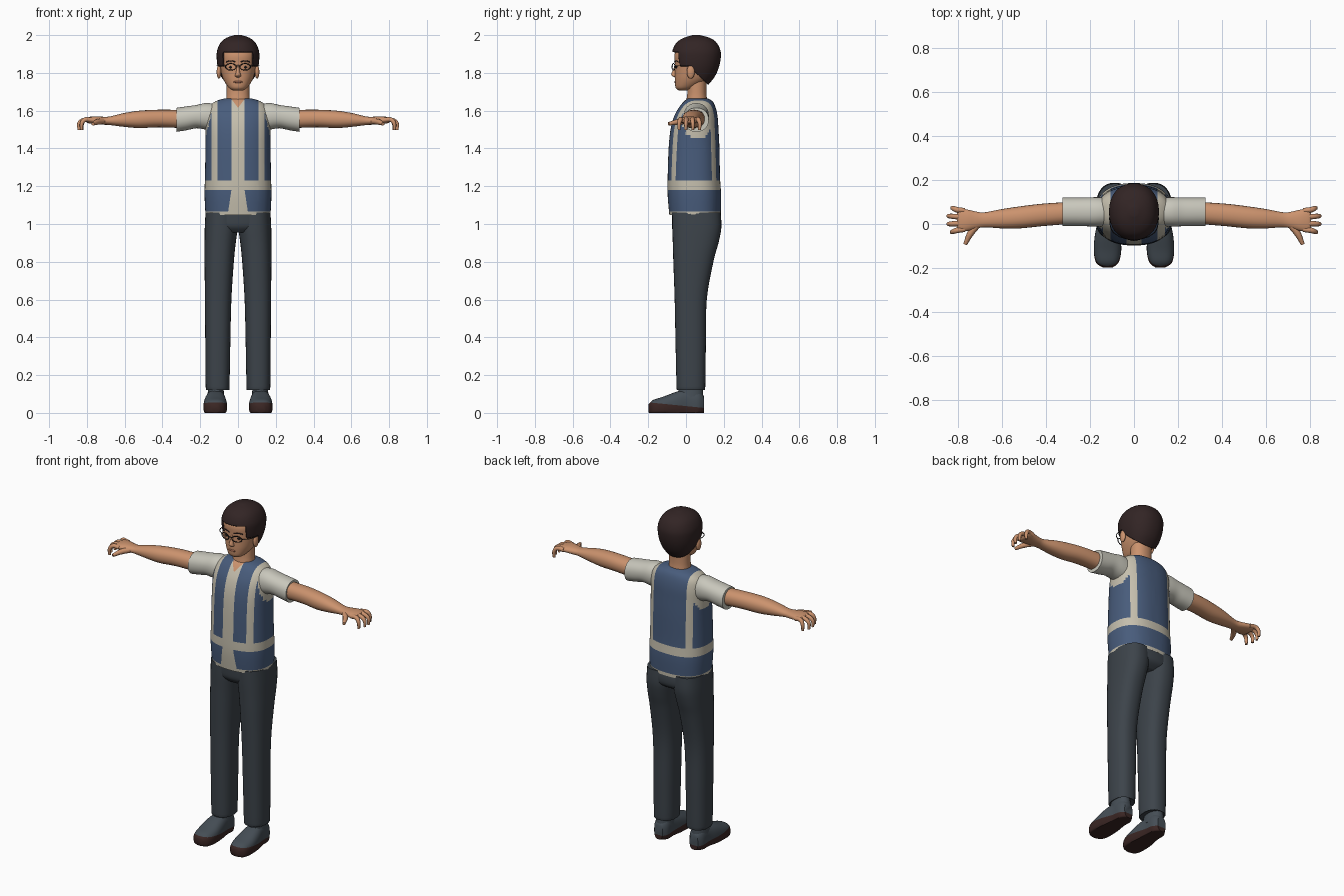
import bpy, bmesh, math
from mathutils import Vector

cube = bpy.data.objects.get("Cube")
if cube:
    bpy.data.objects.remove(cube)


def material(name, r, g, b):
    m = bpy.data.materials.new(name)
    m.use_nodes = True
    m.diffuse_color = (r, g, b, 1)
    bsdf = m.node_tree.nodes["Principled BSDF"]
    bsdf.inputs["Base Color"].default_value = (r, g, b, 1)
    bsdf.inputs["Roughness"].default_value = 0.8
    return m


SKIN = material("skin", .60, .29, .155)
HAIR = material("dark brown hair", .032, .018, .018)
BLUE = material("vest blue", .065, .107, .20)
CREAM = material("cream trim", .56, .52, .42)
SLEEVE = material("shirt white", .58, .57, .50)
PANTS = material("trouser grey", .046, .057, .069)
SHOE = material("shoe grey", .060, .076, .092)
SOLE = material("sole brown", .042, .019, .017)
BLACK = material("black", .012, .011, .012)
LIP = material("lip", .38, .15, .09)


def finish(name, bm, mats, rule=None):
    bmesh.ops.recalc_face_normals(bm, faces=bm.faces)
    for f in bm.faces:
        f.smooth = True
        if rule:
            f.material_index = rule(f.calc_center_median())
    me = bpy.data.meshes.new(name)
    bm.to_mesh(me)
    bm.free()
    for m in mats:
        me.materials.append(m)
    ob = bpy.data.objects.new(name, me)
    bpy.context.collection.objects.link(ob)
    return ob


def smooth_stations(st, steps):
    """Catmull-Rom interpolation between cross-sections."""
    out = []
    for i in range(len(st) - 1):
        quad = st[max(i - 1, 0)], st[i], st[i + 1], st[min(i + 2, len(st) - 1)]
        for k in range(steps):
            t = k / steps
            out.append([b + .5 * t * (c - a + t * (2 * a - 5 * b + 4 * c - d + t * (3 * (b - c) + d - a)))
                        for a, b, c, d in zip(*quad)])
    return out + [list(st[-1])]


def loft(axis, st, n=32, p=2.2, steps=4, side=1):
    """Rounded sections (position, a0, a1, b0, b1) joined along an axis."""
    bm, prev = bmesh.new(), None
    for t, a0, a1, b0, b1 in smooth_stations(st, steps):
        ring = []
        for k in range(n):
            u = 2 * math.pi * k / n
            c, s = math.cos(u), math.sin(u)
            a = (a0 + a1) / 2 + (a1 - a0) / 2 * math.copysign(abs(c) ** (2 / p), c)
            b = (b0 + b1) / 2 + (b1 - b0) / 2 * math.copysign(abs(s) ** (2 / p), s)
            x, y, z = {"x": (t, a, b), "y": (a, t, b), "z": (a, b, t)}[axis]
            ring.append(bm.verts.new((x * side, y, z)))
        if prev:
            for k in range(n):
                j = (k + 1) % n
                bm.faces.new((prev[k], prev[j], ring[j], ring[k]))
        else:
            bm.faces.new(ring)
        prev = ring
    bm.faces.new(prev)
    return bm


def upright(rows, **kw):
    """Centred sections given as (z, half width, front, back)."""
    return loft("z", [(z, -r, r, f, b) for z, r, f, b in rows], **kw)


def cut(bm, co, no):
    bmesh.ops.bisect_plane(bm, geom=bm.verts[:] + bm.edges[:] + bm.faces[:],
                           dist=1e-5, plane_co=co, plane_no=no)


def ball(name, co, scale, mat):
    bm = bmesh.new()
    bmesh.ops.create_uvsphere(bm, u_segments=20, v_segments=12, radius=1)
    for v in bm.verts:
        v.co = Vector(co) + Vector(a * b for a, b in zip(v.co, scale))
    return finish(name, bm, [mat])


def tube(name, pts, radius, mat, taper=None, closed=False):
    cu = bpy.data.curves.new(name, "CURVE")
    cu.dimensions = "3D"
    cu.bevel_depth, cu.bevel_resolution, cu.resolution_u = radius, 3, 4
    cu.use_fill_caps = True
    sp = cu.splines.new("BEZIER")
    sp.bezier_points.add(len(pts) - 1)
    sp.use_cyclic_u = closed
    for i, (bp, co) in enumerate(zip(sp.bezier_points, pts)):
        bp.co = co
        bp.handle_left_type = bp.handle_right_type = "AUTO"
        bp.radius = taper[i] if taper else 1
    cu.materials.append(mat)
    ob = bpy.data.objects.new(name, cu)
    bpy.context.collection.objects.link(ob)
    return ob


# Vest, with stripes cut into the surface
vest = upright([(1.047, .172, -.088, .184), (1.15, .177, -.097, .186), (1.25, .175, -.097, .18),
                (1.40, .172, -.092, .177), (1.50, .172, -.082, .172), (1.57, .17, -.063, .167),
                (1.62, .155, -.035, .156), (1.65, .118, -.01, .14), (1.665, .07, .01, .115)],
               n=64, p=2.4, steps=6)
for h in (1.066, 1.18, 1.23):
    cut(vest, (0, 0, h), (0, 0, 1))
for s in (1, -1):
    for x in (.035, .108, .14):
        cut(vest, (s * x, 0, 0), (1, 0, 0))
    cut(vest, (s * .035, 0, 1.18), (s, 0, .15))
    cut(vest, (0, 0, 1.615), (-s, 0, .75))


def vest_rule(c):
    x = abs(c.x)
    if c.y < .05 and c.z > 1.615 + x / .75 - .001 and x < .06:
        return 2
    if c.z < 1.066 or 1.18 < c.z < 1.23:
        return 1
    if x > .13 and ((c.y - .06) / .08) ** 2 + ((c.z - 1.55) / .1) ** 2 < 1:
        return 1
    if c.z > 1.23 and .108 < x < .14:
        return 1
    placket = .035 + max(0, 1.18 - c.z) * .15
    return 1 if c.y < 0 and x < placket else 0


finish("vest", vest, [BLUE, CREAM, SKIN], vest_rule)

# Hips, neck and head
finish("hips", upright([(.955, .12, -.045, .14), (.985, .168, -.07, .18), (1.03, .172, -.075, .186),
                        (1.08, .168, -.075, .176)], p=2.4), [PANTS])
finish("neck", upright([(1.60, .068, -.005, .115), (1.66, .062, .003, .111),
                        (1.70, .06, .008, .108), (1.78, .062, .01, .11)]), [SKIN])
finish("head", upright([(1.708, .028, -.04, .01), (1.722, .05, -.055, .05), (1.76, .075, -.059, .115),
                        (1.80, .089, -.059, .148), (1.85, .098, -.059, .163), (1.90, .1, -.06, .165),
                        (1.95, .083, -.035, .148), (1.975, .05, 0, .11)], n=40), [SKIN])

# Hair cap, trimmed along the hairline
hair = upright([(1.735, .066, 0, .116), (1.78, .09, -.035, .152), (1.83, .107, -.062, .174),
                (1.88, .113, -.071, .184), (1.92, .11, -.071, .182), (1.96, .092, -.05, .162),
                (1.985, .062, -.013, .127), (2.0, .018, .035, .075)], n=56, steps=6)
cut(hair, (0, 0, 1.91), (0, 0, 1))
cut(hair, (0, 0, 1.835), (0, 0, 1))
cut(hair, (0, .015, 1.835), (0, 1, 1.05))
for s in (1, -1):
    cut(hair, (s * .08, 0, 0), (1, 0, 0))


def bare(c):
    if c.y < .03 and abs(c.x) < .08 and c.z < 1.91:
        return True
    return c.z < 1.835 and (c.y - .015) + 1.05 * (c.z - 1.835) < 0


bmesh.ops.delete(hair, geom=[f for f in hair.faces if bare(f.calc_center_median())], context="FACES")
shell = finish("hair", hair, [HAIR]).modifiers.new("thickness", "SOLIDIFY")
shell.thickness, shell.offset = .01, -1

# Face
finish("nose", upright([(1.776, .008, -.06, -.045), (1.784, .016, -.074, -.04), (1.795, .013, -.078, -.04),
                        (1.82, .008, -.067, -.04), (1.845, .006, -.06, -.045)], n=16), [SKIN])
ball("lips", (0, -.056, 1.752), (.024, .006, .006), LIP)
tube("glasses_bridge", [(-.01, -.07, 1.835), (0, -.073, 1.838), (.01, -.07, 1.835)], .0022, BLACK)

for s, tag in ((1, "left"), (-1, "right")):
    ball(tag + "_ear", (s * .101, .025, 1.805), (.012, .021, .036), SKIN)
    ball(tag + "_eye", (s * .037, -.050, 1.83), (.013, .005, .006), BLACK)
    tube(tag + "_eyebrow", [(s * .015, -.06, 1.858), (s * .038, -.055, 1.864), (s * .062, -.04, 1.858)],
         .003, HAIR)
    ring = [i * math.pi / 4 for i in range(8)]
    tube(tag + "_glasses_rim", [(s * (.038 + .028 * math.cos(a)), -.066 + .008 * math.cos(a),
                                 1.832 + .017 * math.sin(a)) for a in ring], .0024, BLACK, closed=True)
    tube(tag + "_glasses_arm", [(s * .066, -.058, 1.836), (s * .1, -.03, 1.838), (s * .112, .03, 1.838)],
         .0022, BLACK)

    # Sleeve, arm and hand
    finish(tag + "_sleeve", loft("x", [(.11, -.01, .12, 1.49, 1.635), (.17, -.012, .122, 1.50, 1.64),
                                       (.22, -.01, .12, 1.507, 1.63), (.27, -.01, .12, 1.497, 1.623),
                                       (.325, -.01, .12, 1.488, 1.615)], side=s), [SLEEVE])
    finish(tag + "_arm", loft("x", [(.3, .0, .1, 1.508, 1.604), (.42, -.01, .092, 1.512, 1.605),
                                    (.52, -.02, .08, 1.508, 1.6), (.6, -.02, .068, 1.514, 1.588),
                                    (.68, -.015, .053, 1.524, 1.569), (.72, -.022, .057, 1.526, 1.568),
                                    (.76, -.032, .066, 1.53, 1.57), (.795, -.034, .07, 1.534, 1.566),
                                    (.805, -.02, .055, 1.541, 1.56)], n=24, side=s), [SKIN])
    for i, reach in enumerate((.832, .846, .846, .83)):
        y, fan = -.024 + .028 * i, (i - 1.5) * .004
        tube(f"{tag}_finger_{i + 1}", [(s * .77, y, 1.55), (s * .81, y + fan, 1.552),
                                       (s * (reach - .006), y + 2 * fan, 1.535),
                                       (s * (reach - .004), y + 2 * fan, 1.497)],
             .0125, SKIN, (1, 1, .85, .6))
    tube(tag + "_thumb", [(s * .71, 0, 1.545), (s * .745, -.045, 1.54), (s * .768, -.092, 1.53)],
         .015, SKIN, (1.1, 1, .6))

    # Trouser leg
    finish(tag + "_trouser_leg", loft("z", [(.128, .048, .167, -.047, .099), (.14, .045, .171, -.05, .102),
                                            (.35, .041, .173, -.055, .105), (.6, .035, .175, -.06, .11),
                                            (.8, .022, .177, -.067, .145), (.9, .012, .177, -.07, .172),
                                            (.98, .002, .176, -.073, .187), (1.06, .002, .172, -.074, .184)],
                                      p=2.4, side=s), [PANTS])

    # Shoe with a sloping sole line
    shoe = loft("y", [(-.198, .098, .142, .004, .045), (-.175, .07, .173, -.02, .068),
                      (-.12, .058, .183, -.025, .086), (-.05, .062, .178, -.025, .112),
                      (.01, .07, .166, -.025, .125), (.065, .072, .162, -.025, .12),
                      (.094, .09, .145, 0, .09)], p=2.6, side=s)
    for v in shoe.verts:
        v.co.z = max(v.co.z, 0)
    cut(shoe, (0, 0, .036), (0, .1, 1))
    finish(tag + "_shoe", shoe, [SHOE, SOLE], lambda c: int(c.z + .1 * c.y < .036))
    finish(tag + "_shoe_ankle", loft("z", [(.07, .07, .164, -.05, .093), (.11, .075, .16, -.042, .09),
                                           (.15, .078, .156, -.035, .088)], n=24, side=s), [SHOE])

# Smooth shading with sharp edges kept
bpy.ops.object.select_all(action="DESELECT")
for ob in bpy.context.collection.objects:
    if ob.type == "MESH":
        ob.select_set(True)
        bpy.context.view_layer.objects.active = ob
bpy.ops.object.shade_smooth_by_angle(angle=math.radians(45))
